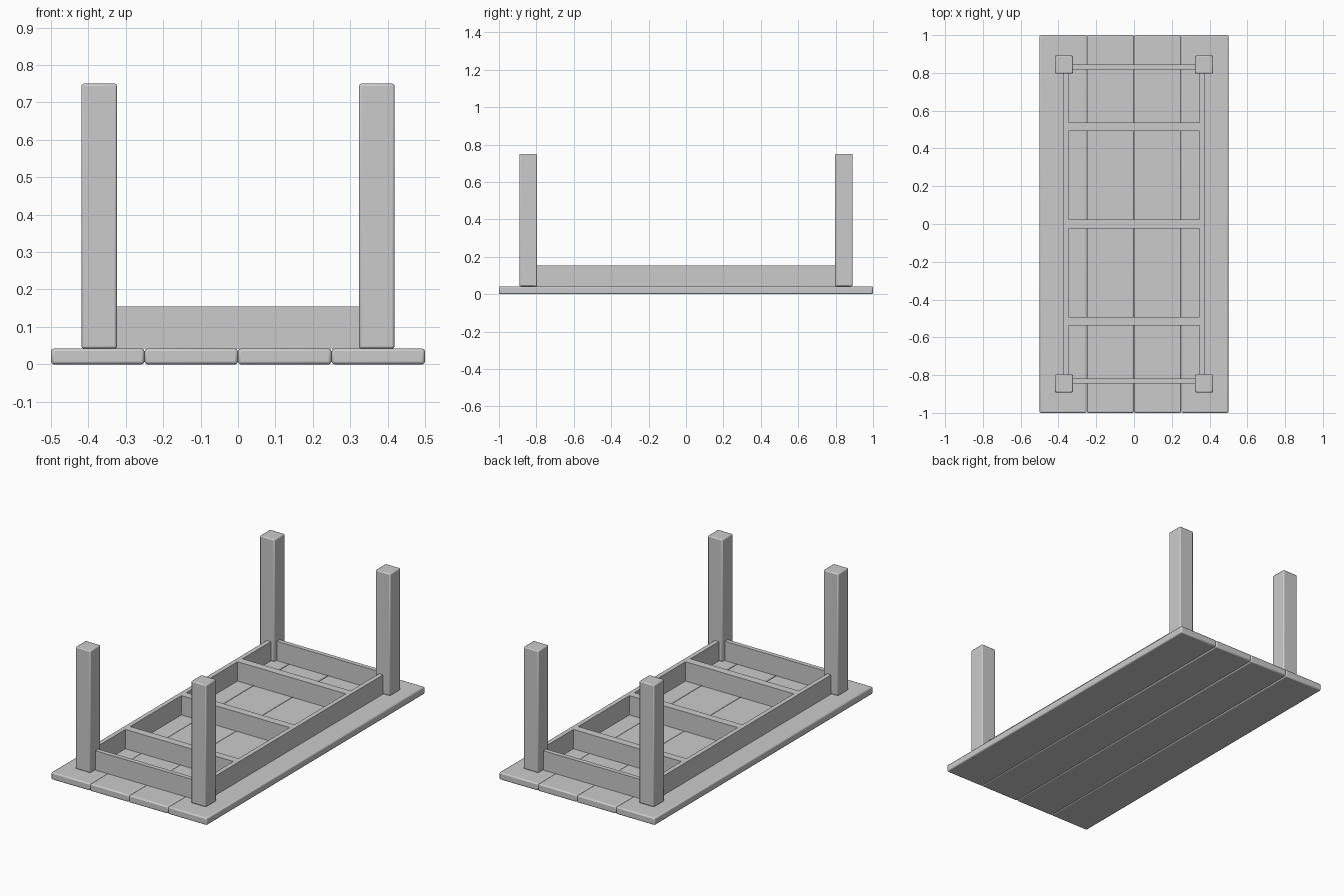
import bpy

if "Cube" in bpy.data.objects:
    bpy.data.objects.remove(bpy.data.objects["Cube"])

PLANK_H = 0.042
APRON_TOP = 0.154
LEG_TOP = 0.75


def box(name, x, y, z, bevel=0.0):
    """Box from (min, max) ranges, with optional rounded edges."""
    lo, hi = zip(x, y, z)
    bpy.ops.mesh.primitive_cube_add(
        size=1, location=[(a + b) / 2 for a, b in zip(lo, hi)])
    ob = bpy.context.object
    ob.name = name
    ob.scale = [b - a for a, b in zip(lo, hi)]
    bpy.ops.object.transform_apply(location=False, rotation=False, scale=True)
    if bevel:
        mod = ob.modifiers.new("rounded_edges", 'BEVEL')
        mod.width = bevel
        mod.segments = 2
        bpy.ops.object.shade_smooth_by_angle()
    return ob


def around(c, size):
    return (c - size / 2, c + size / 2)


# Tabletop planks, lying face down
for i in range(4):
    box(f"tabletop_plank_{i + 1}", around(-0.375 + 0.25 * i, 0.249),
        (-1, 1), (0, PLANK_H), 0.007)

# Legs pointing up
for sx, side in ((-1, "left"), (1, "right")):
    for sy, end in ((-1, "front"), (1, "back")):
        box(f"{end}_{side}_leg", around(sx * 0.371, 0.095),
            around(sy * 0.844, 0.095), (PLANK_H, LEG_TOP), 0.006)

# Apron rails between the legs
rail_z = (PLANK_H, APRON_TOP)
for s, side, end in ((-1, "left", "front"), (1, "right", "back")):
    box(f"{side}_apron", around(s * 0.36, 0.026), (-0.8, 0.8), rail_z)
    box(f"{end}_apron", (-0.327, 0.327), around(s * 0.831, 0.026), rail_z)

# Cross braces under the top
for y, label in ((-0.514, "front"), (0, "middle"), (0.514, "back")):
    box(f"{label}_cross_brace", (-0.348, 0.348), around(y, 0.045), rail_z)
